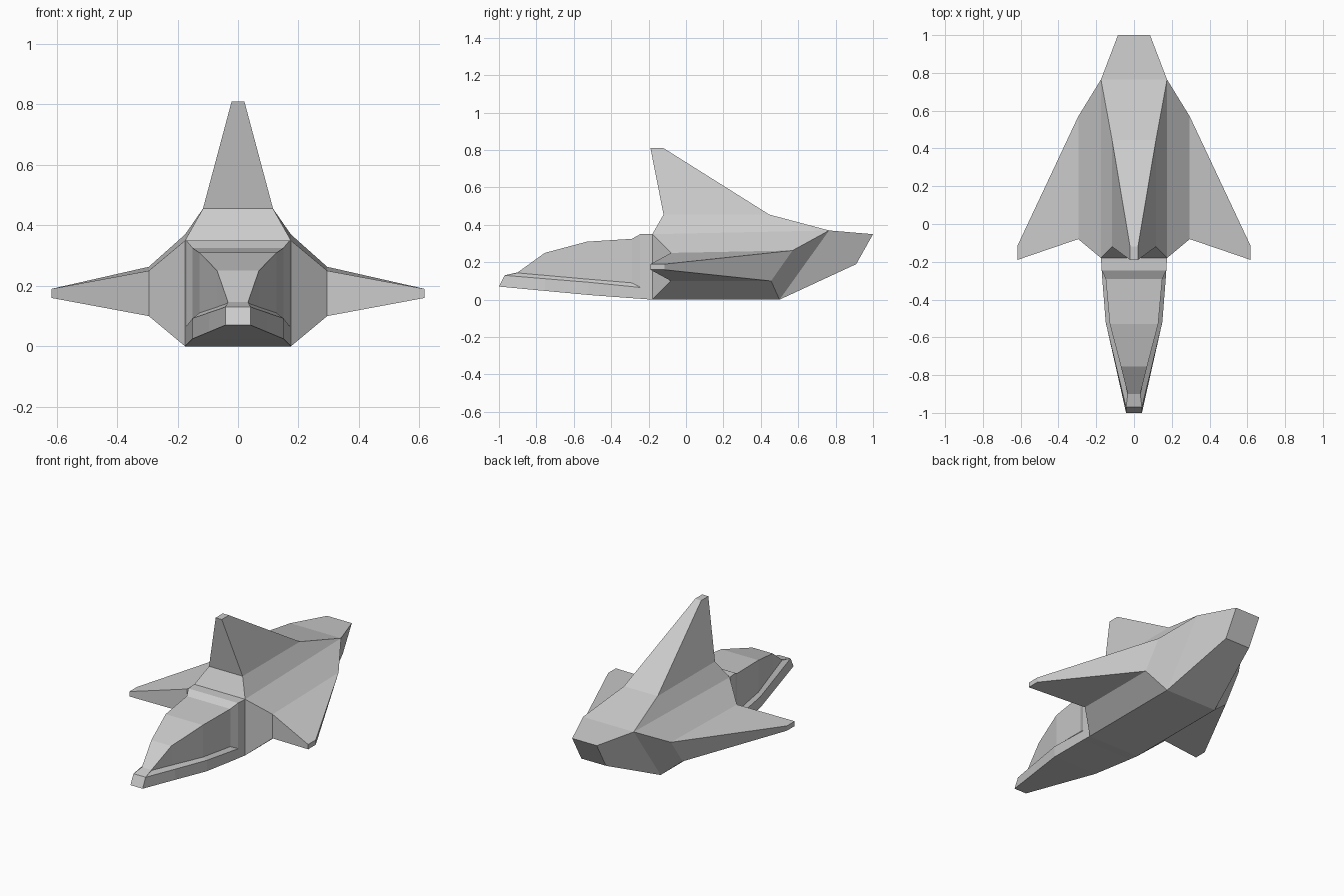
import bpy, bmesh

if "Cube" in bpy.data.objects:
    bpy.data.objects.remove(bpy.data.objects["Cube"], do_unlink=True)

# Single plain hull colour
hull_grey = bpy.data.materials.new("hull_grey")
hull_grey.use_nodes = True
GREY = (0.6, 0.6, 0.6, 1.0)
hull_grey.diffuse_color = GREY
hull_grey.node_tree.nodes["Principled BSDF"].inputs["Base Color"].default_value = GREY


def loft(name, rings, cap_start=False, cap_end=True, mirror=False):
    """Skin a run of matching rings with flat faces, merging shared points."""
    bm = bmesh.new()
    cache = {}

    def vert(p):
        key = tuple(round(c, 4) for c in p)
        if key not in cache:
            cache[key] = bm.verts.new(p)
        return cache[key]

    def face(points):
        verts = list(dict.fromkeys(vert(p) for p in points))
        if len(verts) > 2 and not bm.faces.get(verts):
            bm.faces.new(verts)

    for a, b in zip(rings, rings[1:]):
        n = len(a)
        for i in range(n):
            j = (i + 1) % n
            face((a[i], a[j], b[j], b[i]))
    if cap_start:
        face(rings[0])
    if cap_end:
        face(rings[-1])
    bmesh.ops.recalc_face_normals(bm, faces=bm.faces)
    mesh = bpy.data.meshes.new(name)
    bm.to_mesh(mesh)
    bm.free()
    mesh.materials.append(hull_grey)
    obj = bpy.data.objects.new(name, mesh)
    bpy.context.collection.objects.link(obj)
    if mirror:
        obj.modifiers.new("Mirror", 'MIRROR')
    return obj


def both_sides(half):
    """Close a half profile (bottom to top on +x) into a full ring."""
    return list(half) + [(-x, y, z) for x, y, z in reversed(half)]


# Main body, tapering into the tail
BODY = 0.175
loft("main_body", [both_sides(h) for h in (
    [(BODY, -0.18, 0), (BODY, -0.18, 0.35)],
    [(BODY, 0.5, 0), (BODY, 0.765, 0.37)],
    [(0.085, 0.91, 0.19), (0.085, 1.0, 0.35)],
)], cap_start=True)

# Wings, from the body side through the root to the swept-forward tip
wing_sections = [
    (BODY, [(-0.18, 0), (-0.18, 0.35), (0.765, 0.37), (0.5, 0)]),
    (0.295, [(-0.08, 0.1), (-0.08, 0.25), (0.57, 0.263), (0.455, 0.1)]),
    (0.617, [(-0.19, 0.16), (-0.19, 0.19), (-0.115, 0.19), (-0.115, 0.16)]),
]
loft("wings", [[(x, y, z) for y, z in pts] for x, pts in wing_sections], mirror=True)

# Dorsal fin, rising from the body top
fin_sections = [
    (BODY, -0.18, 0.35, 0.765, 0.37),
    (0.116, -0.12, 0.455, 0.445, 0.455),
    (0.021, -0.19, 0.81, -0.12, 0.81),
]
loft("dorsal_fin", [both_sides([(x, yf, zf), (x, yb, zb)])
                    for x, yf, zf, yb, zb in fin_sections])

# Nose with cockpit: each half profile is keel, rim, canopy base, canopy top
tip = (0.042, -0.97, 0.13)
keel_tip = (0.042, -1.0, 0.07)
nose_sections = [
    [(BODY, -0.18, 0), (BODY, -0.18, 0.06), (BODY, -0.18, 0.062), (BODY, -0.18, 0.35)],
    [(0.171, -0.245, 0.005), (0.171, -0.245, 0.065), (0.171, -0.245, 0.067), (0.171, -0.245, 0.35)],
    [(0.168, -0.29, 0.008), (0.168, -0.29, 0.07), (0.15, -0.29, 0.09), (0.15, -0.29, 0.325)],
    [(0.15, -0.52, 0.025), (0.15, -0.52, 0.093), (0.128, -0.53, 0.11), (0.128, -0.53, 0.31)],
    [(0.097, -0.755, 0.047), (0.094, -0.755, 0.112), (0.069, -0.755, 0.13), (0.069, -0.755, 0.25)],
    [keel_tip, tip, (0.033, -0.9, 0.143), (0.033, -0.9, 0.146)],
    [keel_tip, tip, tip, tip],
]
loft("nose_cockpit", [both_sides(h) for h in nose_sections])
